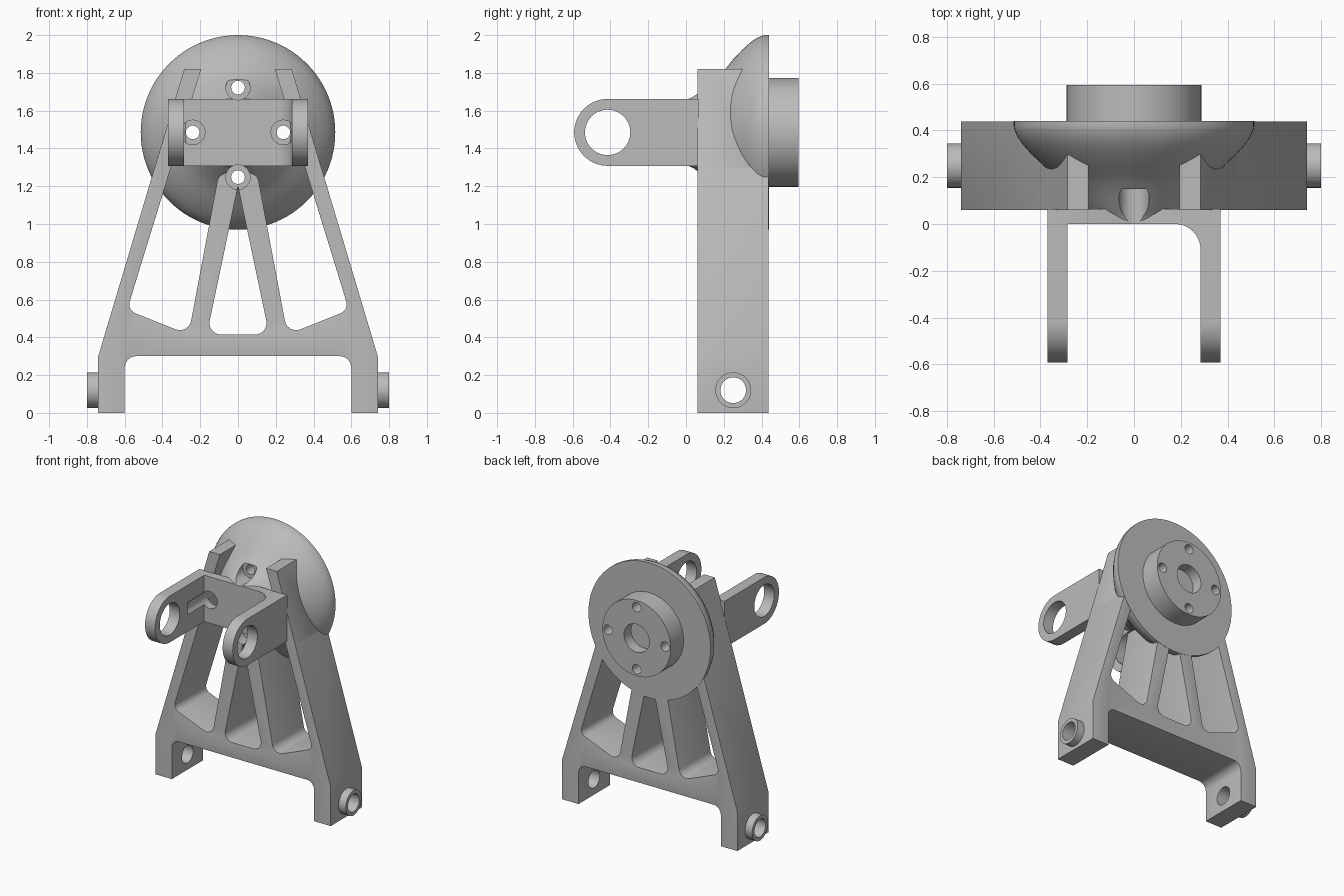
import bpy, bmesh, math
from mathutils import Vector

if "Cube" in bpy.data.objects:
    bpy.data.objects.remove(bpy.data.objects["Cube"])

CZ = 1.485  # height of the hub axis

grey = bpy.data.materials.new("cast_grey")
grey.diffuse_color = (0.5, 0.5, 0.5, 1)
grey.use_nodes = True
grey.node_tree.nodes["Principled BSDF"].inputs["Base Color"].default_value = grey.diffuse_color


def finish(name, bm):
    bmesh.ops.remove_doubles(bm, verts=bm.verts, dist=1e-5)
    bmesh.ops.recalc_face_normals(bm, faces=bm.faces)
    me = bpy.data.meshes.new(name)
    bm.to_mesh(me)
    bm.free()
    me.materials.append(grey)
    ob = bpy.data.objects.new(name, me)
    bpy.context.collection.objects.link(ob)
    return ob


def place(axis, u, v, w):
    """Profile (u, v) extruded by w along the given axis."""
    return {'x': (w, u, v), 'y': (u, w, v), 'z': (u, v, w)}[axis]


def prism_bm(pts, axis, lo, hi):
    bm = bmesh.new()
    a = [bm.verts.new(place(axis, u, v, lo)) for u, v in pts]
    b = [bm.verts.new(place(axis, u, v, hi)) for u, v in pts]
    bm.faces.new(a)
    bm.faces.new(b[::-1])
    n = len(pts)
    for i in range(n):
        j = (i + 1) % n
        bm.faces.new((a[i], b[i], b[j], a[j]))
    bmesh.ops.recalc_face_normals(bm, faces=bm.faces)
    return bm


def lathe(name, prof, axis, cu, cv, seg=64):
    """Closed profile of (along, radius) turned round an axis through (cu, cv)."""
    bm = bmesh.new()
    rings = []
    for w, r in prof:
        rings.append([bm.verts.new(place(axis, cu + r * math.cos(2 * math.pi * k / seg),
                                         cv + r * math.sin(2 * math.pi * k / seg), w))
                      for k in range(seg)] if r > 0 else [bm.verts.new(place(axis, cu, cv, w))])
    for i, a in enumerate(rings):
        b = rings[(i + 1) % len(rings)]
        for k in range(seg):
            m = (k + 1) % seg
            if len(a) > 1 and len(b) > 1:
                bm.faces.new((a[k], a[m], b[m], b[k]))
            elif len(a) > 1:
                bm.faces.new((a[k], a[m], b[0]))
            elif len(b) > 1:
                bm.faces.new((a[0], b[m], b[k]))
    return finish(name, bm)


def rounded(corners, steps=6):
    """Polygon from (u, v, radius) corners with true arcs."""
    out = []
    n = len(corners)
    for i, (x, y, r) in enumerate(corners):
        p = Vector((x, y))
        if r == 0:
            out.append(p)
            continue
        u = (Vector(corners[i - 1][:2]) - p).normalized()
        v = (Vector(corners[(i + 1) % n][:2]) - p).normalized()
        half = u.angle(v) / 2
        d = r / math.tan(half)
        c = p + (u + v).normalized() * (r / math.sin(half))
        a, b = p + u * d, p + v * d
        for k in range(steps + 1):
            out.append(c + (a.lerp(b, k / steps) - c).normalized() * r)
    return out


def apply_mod(ob, kind, **props):
    m = ob.modifiers.new(kind, kind)
    for k, val in props.items():
        setattr(m, k, val)
    bpy.context.view_layer.objects.active = ob
    bpy.ops.object.modifier_apply(modifier=m.name)


def cut(ob, cutters):
    for c in cutters:
        apply_mod(ob, 'BOOLEAN', operation='DIFFERENCE', object=c, solver='EXACT')


# Cutters: four stepped bolt holes, the foot pin hole and the arm eye
bolts = [lathe("bolt_cutter", [(-.2, 0), (-.2, .065), (.15, .065), (.15, .036), (.7, .036), (.7, 0)],
               'y', x, z, 32) for x, z in ((.24, CZ), (-.24, CZ), (0, CZ + .237), (0, CZ - .237))]
pin = lathe("pin_cutter", [(-1, 0), (-1, .068), (1, .068), (1, 0)], 'x', .25, .12, 40)
eye = lathe("eye_cutter", [(-1, 0), (-1, .12), (1, .12), (1, 0)], 'x', -.415, CZ, 64)
cutters = bolts + [pin, eye]
for c in cutters:
    c.hide_render = True

# A-shaped frame: half outline, softened edges, mirrored
half = [(0, .3, 0), (.6, .3, .06), (.6, 0, 0), (.74, 0, 0), (.74, .3, 0), (.441, 1.3, 0),
        (.285, 1.82, 0), (.195, 1.82, 0), (.355, 1.3, 0), (.587, .545, .05), (.262, .415, .06),
        (.105, 1.25, .05), (.05, 1.28, 0), (0, 1.28, 0), (0, 1.2, 0), (.165, .415, .06), (0, .415, 0)]
bm = prism_bm(rounded(half), 'y', .06, .438)


def softened(e):
    a, b = e.verts[0].co, e.verts[1].co
    if abs(a.y - b.y) > 1e-4:
        return False
    return (max(a.z, b.z) < 1.301 and max(a.z, b.z) > .001 and max(a.x, b.x) > .001
            and not (min(a.z, b.z) > 1.24 and a.x < .2))


bmesh.ops.bevel(bm, geom=[e for e in bm.edges if softened(e)], offset=.025, offset_type='OFFSET',
                segments=4, profile=.5, affect='EDGES', clamp_overlap=True)
frame = finish("frame", bm)
apply_mod(frame, 'MIRROR', use_axis=(True, False, False), use_clip=True)
cut(frame, bolts + [pin])

# Flared disc with rear hub and blind centre recess
flare = [(0, 0), (0, .175), (.02, .183), (.04, .195), (.06, .212), (.1, .24), (.15, .28),
         (.175, .303), (.21, .337), (.245, .382), (.3, .44), (.34, .476), (.375, .5), (.405, .512),
         (.42, .515), (.44, .515), (.44, .288), (.595, .288), (.595, .107), (.51, .107), (.51, 0)]
disc = lathe("flared_disc", flare, 'y', 0, CZ, 96)
cut(disc, bolts)

# Front bracket: plate, corner fillet and two rounded arms
plate = finish("bracket_plate", prism_bm([(-.37, 0), (.37, 0), (.37, .065), (-.37, .065)],
                                         'z', CZ - .177, CZ + .177))
cut(plate, bolts)
arc = [(.175 + .11 * math.sin(t * math.pi / 20), -.11 + .11 * math.cos(t * math.pi / 20))
       for t in range(11)]
web = finish("bracket_fillet", prism_bm(arc + [(.29, -.11), (.29, .005), (.175, .005)],
                                        'z', CZ - .177, CZ + .177))
cut(web, bolts[:1])
arm_pts = [(.06, CZ - .177), (.06, CZ + .177)] + [
    (-.415 - .177 * math.sin(t * math.pi / 32), CZ + .177 * math.cos(t * math.pi / 32))
    for t in range(33)]
parts = [frame, disc, plate, web]
for side, tag in ((1, "right"), (-1, "left")):
    lo, hi = sorted((side * .285, side * .37))
    arm = finish(tag + "_arm", prism_bm(arm_pts, 'x', lo, hi))
    cut(arm, [eye, bolts[0 if side > 0 else 1]])
    # Pin collar on the outside of each foot
    collar = lathe(tag + "_foot_collar", [(side * .73, .068), (side * .73, .095),
                                          (side * .8, .095), (side * .8, .068)], 'x', .25, .12, 40)
    parts += [arm, collar]

for c in cutters:
    bpy.data.objects.remove(c)

# Smooth curved faces, keep machined edges crisp
for ob in bpy.context.scene.objects:
    ob.select_set(ob in parts)
bpy.context.view_layer.objects.active = frame
bpy.ops.object.shade_smooth_by_angle(angle=math.radians(30))
